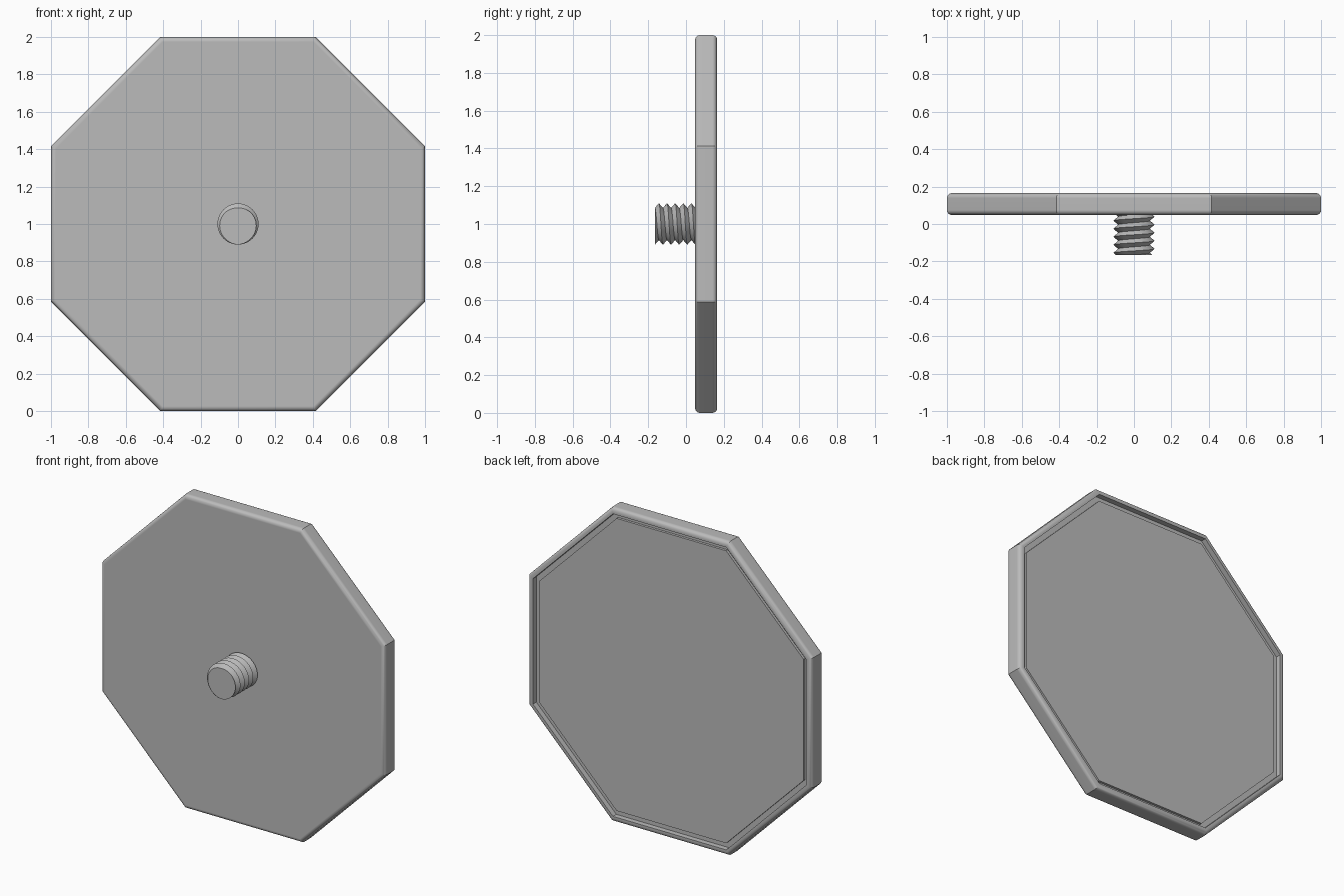
import bpy, bmesh, math

cube = bpy.data.objects.get("Cube")
if cube:
    bpy.data.objects.remove(cube, do_unlink=True)

grey = bpy.data.materials.new("plain grey")
grey.use_nodes = True
grey.diffuse_color = (0.5, 0.5, 0.5, 1)
grey.node_tree.nodes["Principled BSDF"].inputs["Base Color"].default_value = (0.5, 0.5, 0.5, 1)

FRONT, BACK, END = 0.048, 0.165, -0.165   # plate front, plate back, stud tip
CENTRE_Z = 1.0


def finish(name, bm, angle):
    bmesh.ops.recalc_face_normals(bm, faces=bm.faces)
    mesh = bpy.data.meshes.new(name)
    bm.to_mesh(mesh)
    bm.free()
    mesh.materials.append(grey)
    obj = bpy.data.objects.new(name, mesh)
    obj.location.z = CENTRE_Z
    bpy.context.collection.objects.link(obj)
    bpy.ops.object.select_all(action="DESELECT")
    obj.select_set(True)
    bpy.context.view_layer.objects.active = obj
    bpy.ops.object.shade_smooth_by_angle(angle=math.radians(angle))
    weighted = obj.modifiers.new("even shading", "WEIGHTED_NORMAL")
    weighted.keep_sharp = True
    return obj


def octagon_loft(name, profile):
    """Stack octagons given as (inset from the rim, y) and cap both ends."""
    bm = bmesh.new()
    rings = []
    for inset, y in profile:
        r = (1 - inset) / math.cos(math.pi / 8)
        angles = [math.pi / 8 + k * math.pi / 4 for k in range(8)]
        rings.append([bm.verts.new((r * math.cos(a), y, r * math.sin(a))) for a in angles])
    for a, b in zip(rings, rings[1:]):
        for k in range(8):
            j = (k + 1) % 8
            bm.faces.new((a[k], a[j], b[j], b[k]))
    bm.faces.new(rings[0])
    bm.faces.new(rings[-1])
    return finish(name, bm, 30)


# Plate with rounded rim and a shallow recess in the back
R, STEPS = 0.026, 5
arc = [(R * (1 - math.sin(t)), R * (1 - math.cos(t)))
       for t in (i * math.pi / 2 / STEPS for i in range(STEPS + 1))]
profile = [(inset, FRONT + dy) for inset, dy in arc]
profile += [(inset, BACK - dy) for inset, dy in reversed(arc)]
profile += [(0.036, BACK), (0.036, BACK - 0.034)]
octagon_loft("octagonal_plate", profile)

# Raised panel inside the recess
octagon_loft("back_panel", [(0.068, BACK - 0.04), (0.068, BACK - 0.018)])

# Threaded stud
CORE, CREST, PITCH, SIDES = 0.085, 0.11, 0.043, 48
TURNS = math.ceil((FRONT - END) / PITCH) + 1


def thread_radius(y, turn):
    phase = ((y - END) / PITCH - turn) % 1
    return CORE + (CREST - CORE) * (1 - abs(2 * phase - 1))


bm = bmesh.new()
columns = []
for i in range(SIDES + 1):
    turn = i / SIDES
    column = []
    for k in range(-2, 2 * TURNS + 1):
        y = min(max(END + PITCH * (k / 2 + turn), END), FRONT + 0.004)
        r = thread_radius(y, turn)
        a = turn * math.tau
        column.append(bm.verts.new((r * math.sin(a), y, r * math.cos(a))))
    columns.append(column)
for a, b in zip(columns, columns[1:]):
    for k in range(len(a) - 1):
        bm.faces.new((a[k], a[k + 1], b[k + 1], b[k]))
bmesh.ops.remove_doubles(bm, verts=bm.verts, dist=0.0001)
bmesh.ops.holes_fill(bm, edges=[e for e in bm.edges if e.is_boundary], sides=0)
finish("threaded_stud", bm, 35)
